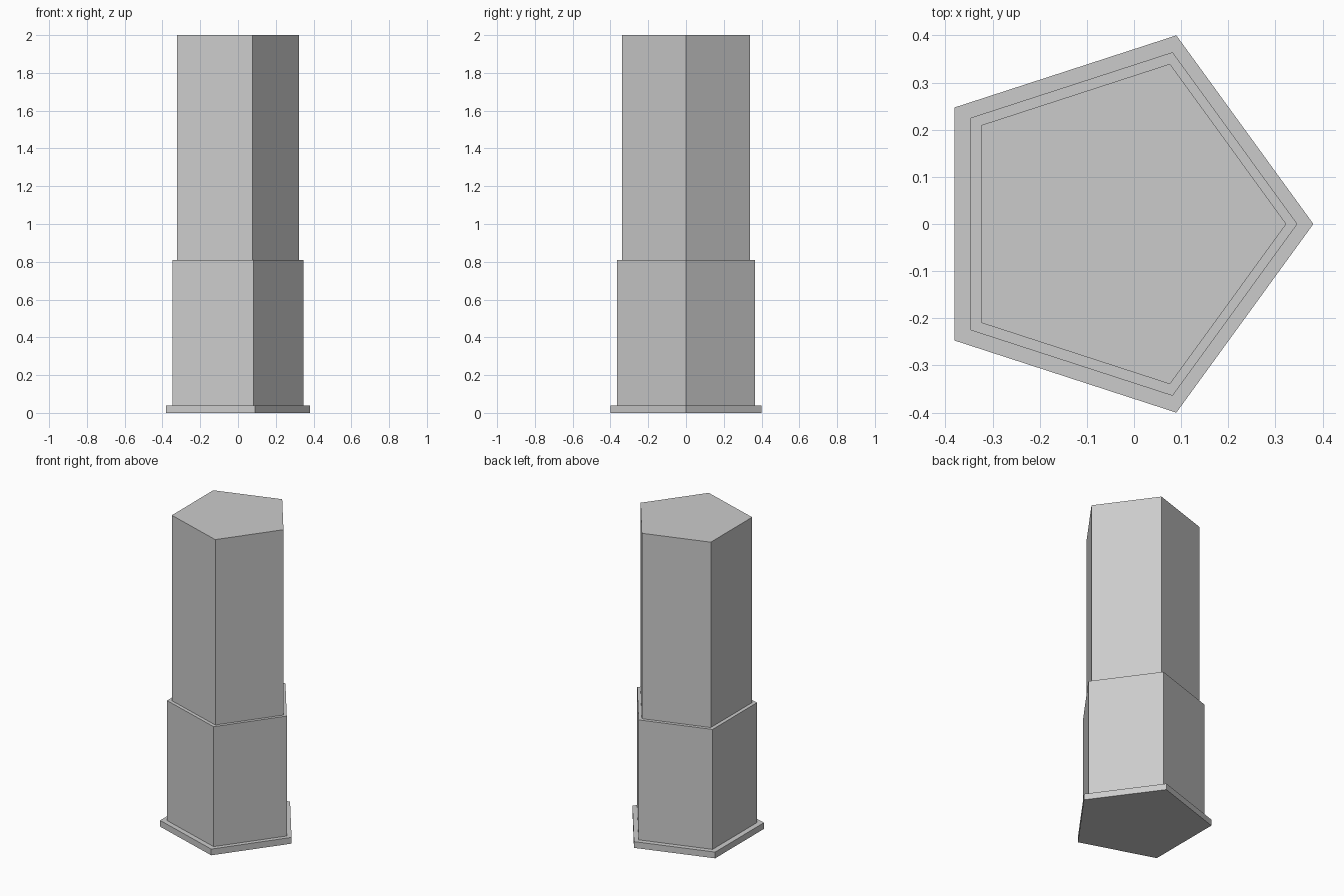
import bpy
from math import cos, pi

if "Cube" in bpy.data.objects:
    bpy.data.objects.remove(bpy.data.objects["Cube"])


def pentagon_prism(name, radius, z0, z1):
    # five-sided prism, one corner on +x, centred by its x extent
    x = -radius * (1 - cos(pi / 5)) / 2
    bpy.ops.mesh.primitive_cylinder_add(vertices=5, radius=radius, depth=z1 - z0)
    ob = bpy.context.object
    ob.name = name
    # turn the mesh so a corner points along +x
    v = max(ob.data.vertices, key=lambda p: p.co.y).co
    from_angle = v.to_2d().angle_signed((1, 0))
    ob.rotation_euler.z = -from_angle
    ob.location = (x, 0, (z0 + z1) / 2)
    return ob


# stepped column: foot plate, lower sleeve, upper shaft
pentagon_prism("foot_plate", 0.4205, 0.0, 0.04)
pentagon_prism("lower_sleeve", 0.383, 0.04, 0.81)
pentagon_prism("upper_shaft", 0.357, 0.81, 2.0)
